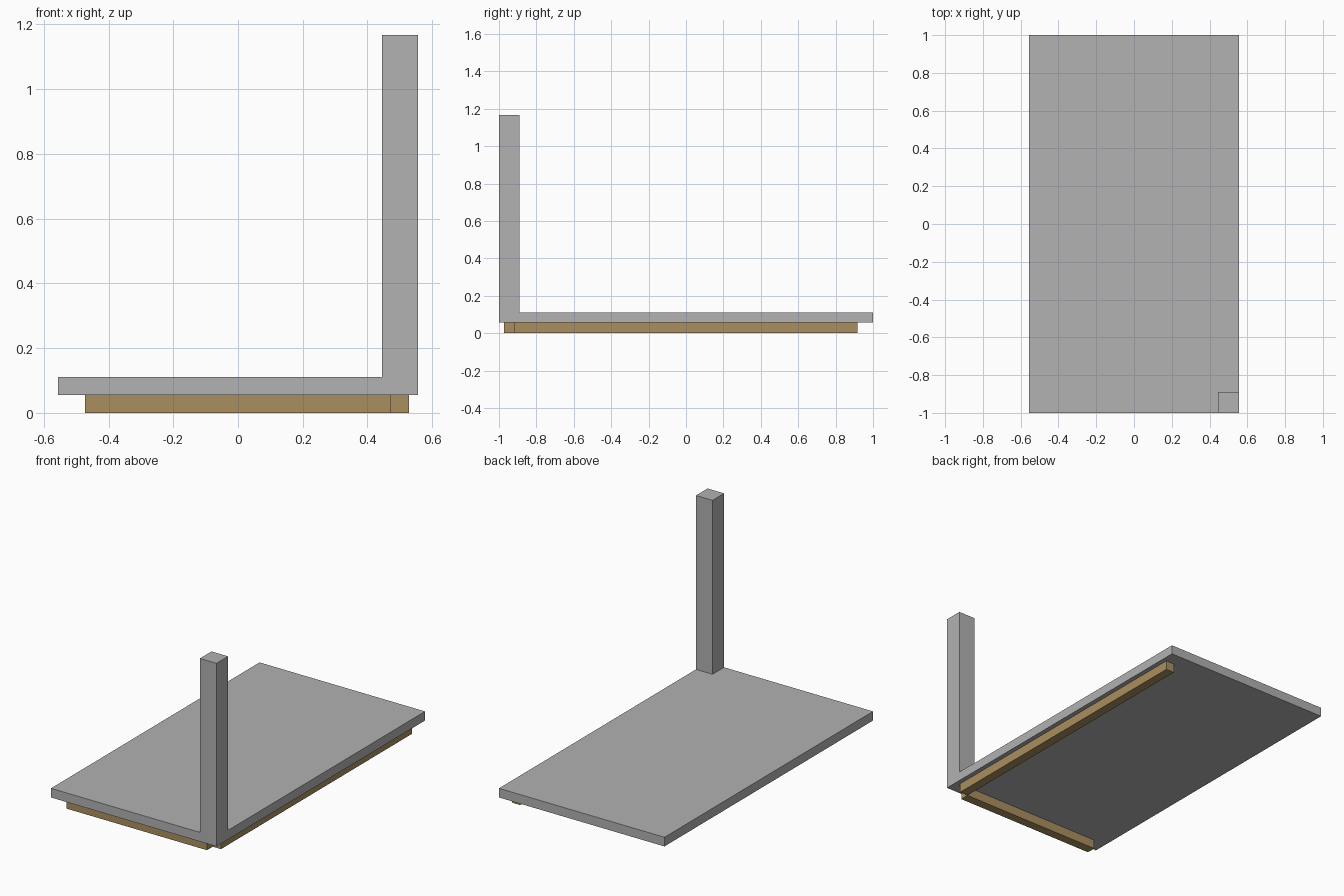
import bpy, bmesh, math

if "Cube" in bpy.data.objects:
    bpy.data.objects.remove(bpy.data.objects["Cube"])

U = 1 / 18  # base unit of the model


def material(name, rgb):
    m = bpy.data.materials.new(name)
    m.diffuse_color = (*rgb, 1)
    m.use_nodes = True
    m.node_tree.nodes["Principled BSDF"].inputs["Base Color"].default_value = m.diffuse_color
    return m


grey = material("grey", (0.445, 0.445, 0.445))
wood = material("wood", (0.402, 0.275, 0.117))


def box(bm, lo, hi):
    geom = bmesh.ops.create_cube(bm, size=1)
    for v in geom["verts"]:
        v.co = [hi[i] if v.co[i] > 0 else lo[i] for i in range(3)]


def finish(name, bm, mat):
    bmesh.ops.recalc_face_normals(bm, faces=bm.faces)
    mesh = bpy.data.meshes.new(name)
    bm.to_mesh(mesh)
    bm.free()
    mesh.materials.append(mat)
    obj = bpy.data.objects.new(name, mesh)
    bpy.context.collection.objects.link(obj)


# Deck with a corner post raised from it, as one solid
bm = bmesh.new()
box(bm, (-10 * U, -18 * U, U), (10 * U, 18 * U, 2 * U))
for co, no in (((8 * U, 0, 0), (1, 0, 0)), ((0, -16 * U, 0), (0, 1, 0))):
    bmesh.ops.bisect_plane(bm, geom=bm.verts[:] + bm.edges[:] + bm.faces[:],
                           plane_co=co, plane_no=no)
corner = [f for f in bm.faces if f.normal.z > 0.9
          and f.calc_center_median().x > 8 * U
          and f.calc_center_median().y < -16 * U]
ext = bmesh.ops.extrude_face_region(bm, geom=corner)
bmesh.ops.delete(bm, geom=corner, context="FACES")
for v in ext["geom"]:
    if isinstance(v, bmesh.types.BMVert):
        v.co.z = 21 * U
bm.normal_update()
bmesh.ops.dissolve_limit(bm, angle_limit=math.radians(1),
                         verts=bm.verts[:], edges=bm.edges[:])
finish("deck_and_post", bm, grey)

# Wooden rails under the front and right edges, meeting at the corner
for name, lo, hi in (
        ("front_rail", (-8.5, -17.5, 0), (8.5, -16.5, 1)),
        ("side_rail", (8.5, -16.5, 0), (9.5, 16.5, 1))):
    bm = bmesh.new()
    box(bm, [c * U for c in lo], [c * U for c in hi])
    finish(name, bm, wood)
